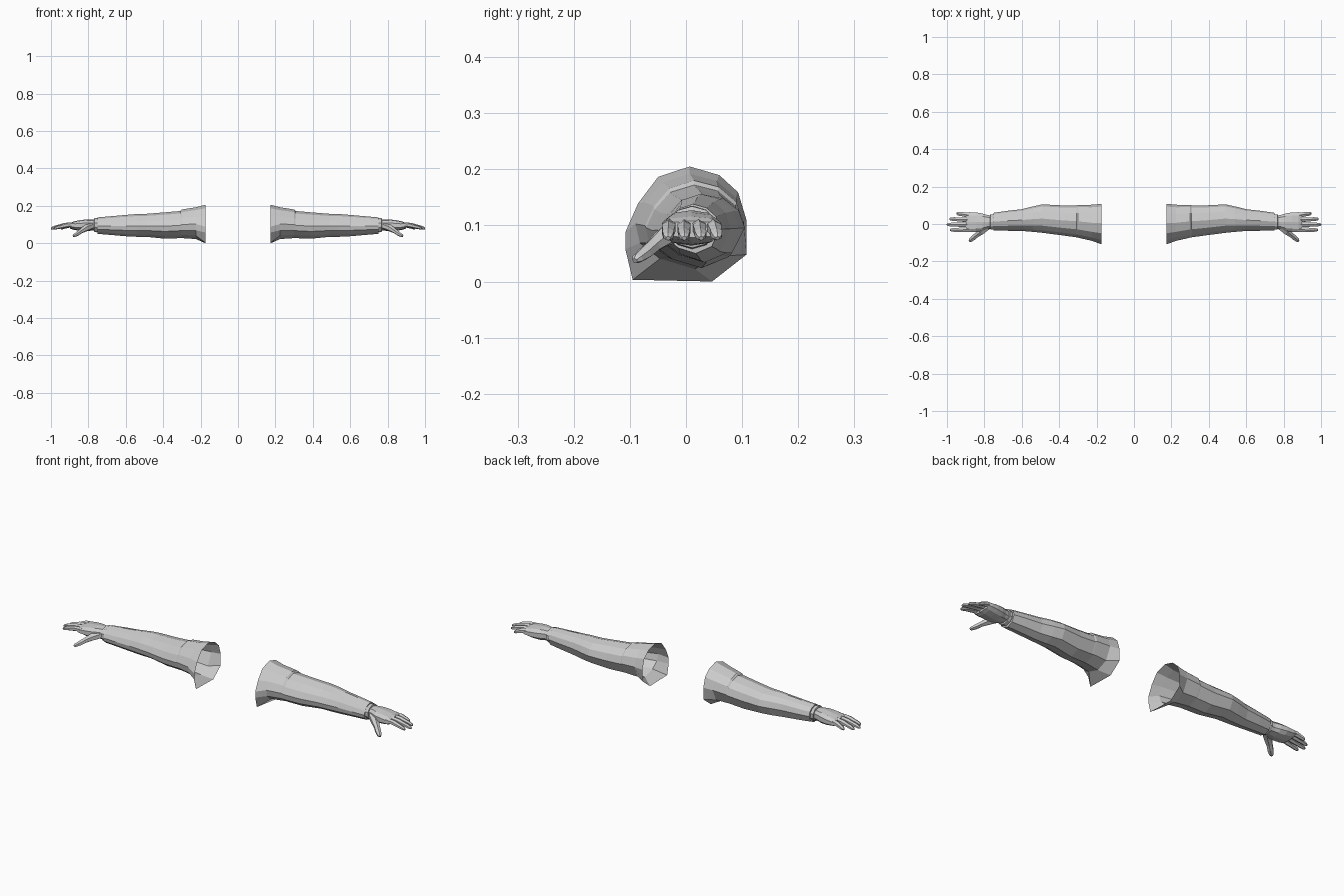
import bpy, bmesh, math
from mathutils import Vector

if "Cube" in bpy.data.objects:
    bpy.data.objects.remove(bpy.data.objects["Cube"])

grey = bpy.data.materials.new("pale_grey")
grey.diffuse_color = (0.6, 0.6, 0.6, 1)
grey.use_nodes = True
grey.node_tree.nodes["Principled BSDF"].inputs["Base Color"].default_value = grey.diffuse_color


def loft(name, rings, cap_start=True, cap_end=True):
    """Skin a list of point rings and mirror the part to the other arm."""
    bm = bmesh.new()
    loops = [[bm.verts.new(p) for p in ring] for ring in rings]
    for a, b in zip(loops, loops[1:]):
        n = len(a)
        for i in range(n):
            j = (i + 1) % n
            bm.faces.new((a[i], a[j], b[j], b[i]))
    if cap_start:
        bm.faces.new(loops[0][::-1])
    if cap_end:
        bm.faces.new(loops[-1])
    bmesh.ops.recalc_face_normals(bm, faces=bm.faces[:])
    mesh = bpy.data.meshes.new(name)
    bm.to_mesh(mesh)
    bm.free()
    mesh.materials.append(grey)
    ob = bpy.data.objects.new(name, mesh)
    bpy.context.collection.objects.link(ob)
    ob.modifiers.new("other_side", 'MIRROR').use_mirror_merge = False
    return ob


def box_ring(profile, x, y0, y1, z0, z1):
    """Fit a unit profile into a y/z box at the given x."""
    return [(x, (y0 + y1) / 2 + u * (y1 - y0) / 2,
             (z0 + z1) / 2 + v * (z1 - z0) / 2) for u, v in profile]


def circle(n, power=1.0):
    pts = []
    for i in range(n):
        a = 2 * math.pi * (i + 0.5) / n
        c, s = math.cos(a), math.sin(a)
        pts.append((math.copysign(abs(c) ** power, c),
                    math.copysign(abs(s) ** power, s)))
    m = max(abs(u) for u, v in pts)
    k = max(abs(v) for u, v in pts)
    return [(u / m, v / k) for u, v in pts]


def tube(name, path, sides=6):
    """Tapered digit: path of (x, y, z, half width, half height)."""
    pts = [Vector(p[:3]) for p in path]
    rings = []
    for i, p in enumerate(path):
        d = (pts[min(i + 1, len(pts) - 1)] - pts[max(i - 1, 0)]).normalized()
        side = Vector((0, 0, 1)).cross(d).normalized()
        up = d.cross(side)
        rings.append([pts[i] + side * u * p[3] + up * v * p[4]
                      for u, v in circle(sides)])
    return loft(name, rings)


# Sleeve: flared shoulder opening, then a tapering faceted tube
opening = [(-.88, -.97), (.43, -1), (1, -.53), (1, .06), (.86, .55), (.55, .85),
           (.06, 1), (-.46, .82), (-.79, .36), (-1, -.14), (-1, -.44)]
tube_profile = [(-.55, -.78), (.1, -1), (.7, -.72), (1, 0), (.86, .5), (.5, .85),
                (0, 1), (-.5, .82), (-.82, .4), (-1, -.05), (-.92, -.45)]
sections = [
    (.225, -.09, .103, .022, .192),
    (.300, -.073, .102, .027, .180),
    (.308, -.071, .100, .027, .172),
    (.390, -.060, .100, .024, .165),
    (.490, -.047, .105, .034, .157),
    (.540, -.042, .094, .034, .156),
    (.600, -.037, .079, .037, .151),
    (.680, -.036, .070, .044, .144),
    (.750, -.035, .060, .050, .138),
]
rings = [box_ring(opening, .175, -.108, .108, 0, .205)]
rings += [box_ring(tube_profile, *s) for s in sections]
# Turned-in hem at the wrist
rings.append(box_ring(tube_profile, .751, -.026, .050, .060, .130))
loft("sleeve", rings, False, False)

# Band around the wrist
band = circle(10)
loft("wrist_band", [box_ring(band, *s) for s in (
    (.740, -.026, .049, .062, .131), (.757, -.030, .052, .058, .135),
    (.768, -.030, .052, .060, .134), (.770, -.023, .044, .068, .126))])

# Palm: wrist widening to the knuckles
palm = circle(10, .8)
loft("palm", [box_ring(palm, *s) for s in (
    (.745, -.021, .043, .068, .126), (.785, -.026, .048, .067, .127),
    (.810, -.037, .056, .064, .127), (.845, -.042, .062, .066, .123),
    (.880, -.043, .063, .072, .116), (.897, -.040, .060, .078, .108))])

# Four fingers, fanned slightly: knuckle y, tip y, tip x
for label, y0, y1, x1 in (("index_finger", -.030, -.032, .983),
                          ("middle_finger", -.004, -.003, 1.0),
                          ("ring_finger", .022, .027, .986),
                          ("little_finger", .047, .056, .948)):
    path = []
    for t, z, w, h in ((0, .098, .012, .014), (.3, .097, .0115, .0125),
                       (.42, .095, .012, .013), (.68, .088, .010, .0105),
                       (.78, .086, .0105, .010), (.94, .080, .008, .0075),
                       (1, .077, .004, .004)):
        path.append((.875 + t * (x1 - .875), y0 + t * (y1 - y0), z, w, h))
    tube(label, path)

# Thumb reaching forward and down
tube("thumb", [(.785, -.012, .092, .020, .020), (.815, -.038, .080, .018, .018),
               (.840, -.058, .064, .013, .013), (.858, -.073, .051, .013, .012),
               (.874, -.086, .041, .010, .009), (.880, -.091, .037, .005, .005)])
